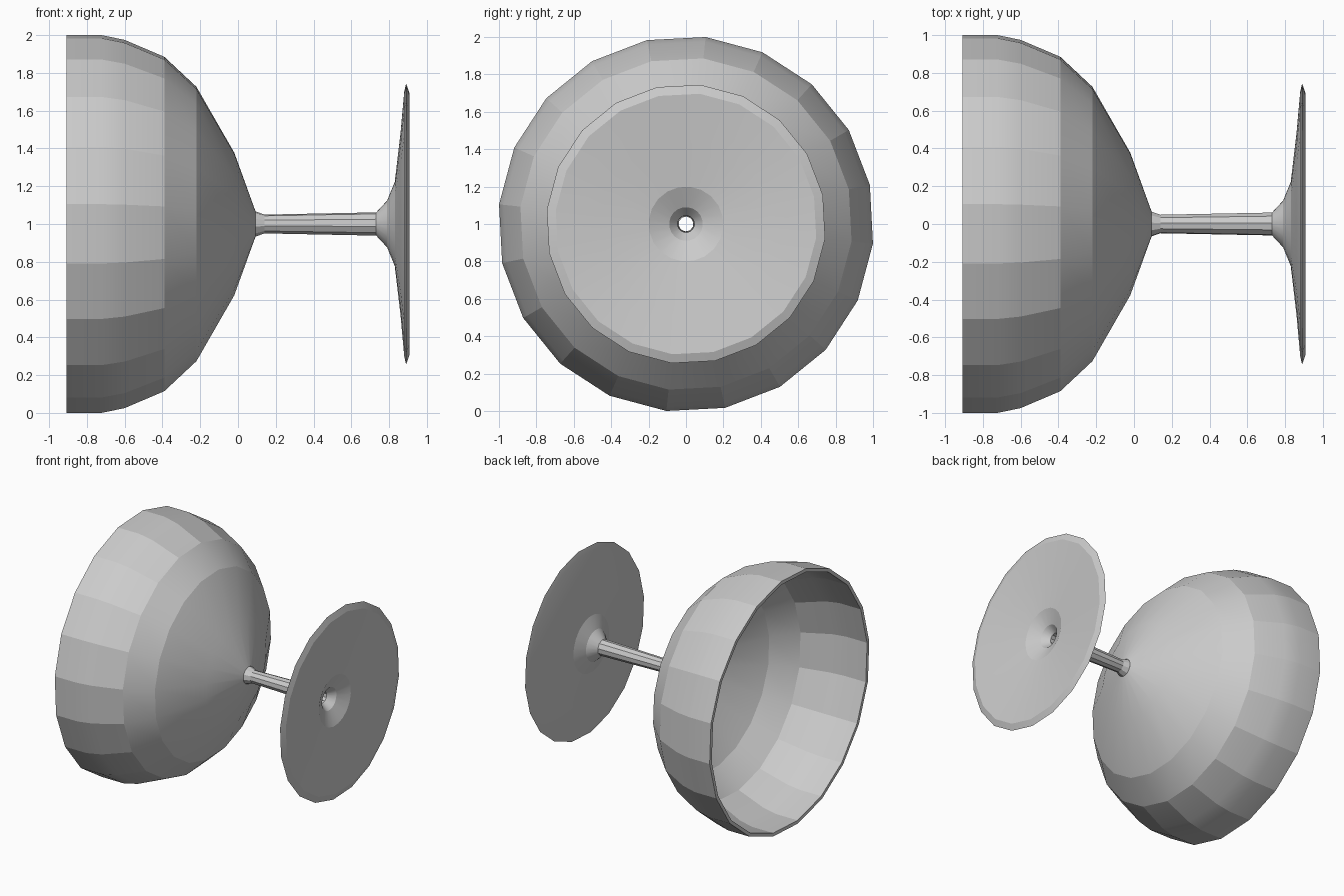
import bpy, bmesh
from math import radians, sin, cos, tau
from mathutils import Vector

if "Cube" in bpy.data.objects:
    bpy.data.objects.remove(bpy.data.objects["Cube"], do_unlink=True)

CENTRE = Vector((0, 0, 1))
PHASE = radians(12)


def lathe(name, outer, inner, sides):
    """Revolve a closed wall section, given as (x, radius) points, about the x axis."""
    bm = bmesh.new()
    section = outer + inner[::-1]
    verts = [bm.verts.new(CENTRE + Vector((x, r * cos(PHASE), r * sin(PHASE))))
             for x, r in section]
    edges = [bm.edges.new((a, b)) for a, b in zip(verts, verts[1:] + verts[:1])]
    bmesh.ops.spin(bm, geom=verts + edges, cent=CENTRE, axis=(1, 0, 0),
                   angle=tau, steps=sides)
    bmesh.ops.remove_doubles(bm, verts=bm.verts, dist=0.0005)
    bmesh.ops.recalc_face_normals(bm, faces=bm.faces)
    mesh = bpy.data.meshes.new(name)
    bm.to_mesh(mesh)
    bm.free()
    obj = bpy.data.objects.new(name, mesh)
    bpy.context.collection.objects.link(obj)
    bpy.ops.object.select_all(action='DESELECT')
    obj.select_set(True)
    bpy.context.view_layer.objects.active = obj
    bpy.ops.object.shade_smooth_by_angle(angle=radians(15))
    return obj


# Thin bowl, open at the wide rim and at the neck
lathe("bowl",
      [(-.907, 1.005), (-.72, 1.005), (-.6, .98), (-.39, .89),
       (-.22, .73), (-.02, .38), (.093, .067)],
      [(-.907, .978), (-.72, .978), (-.61, .957), (-.4, .868),
       (-.235, .71), (-.038, .37), (.08, .045)], 20)

# Hollow tapered stem
lathe("stem",
      [(.09, .068), (.14, .05), (.735, .062)],
      [(.08, .044), (.14, .04), (.745, .046)], 10)

# Flared foot with a hollow underside and a bevelled edge
lathe("foot",
      [(.73, .06), (.79, .125), (.83, .225), (.86, .48), (.88, .705), (.89, .748)],
      [(.745, .045), (.8, .09), (.85, .2), (.88, .46), (.907, .7)], 20)
